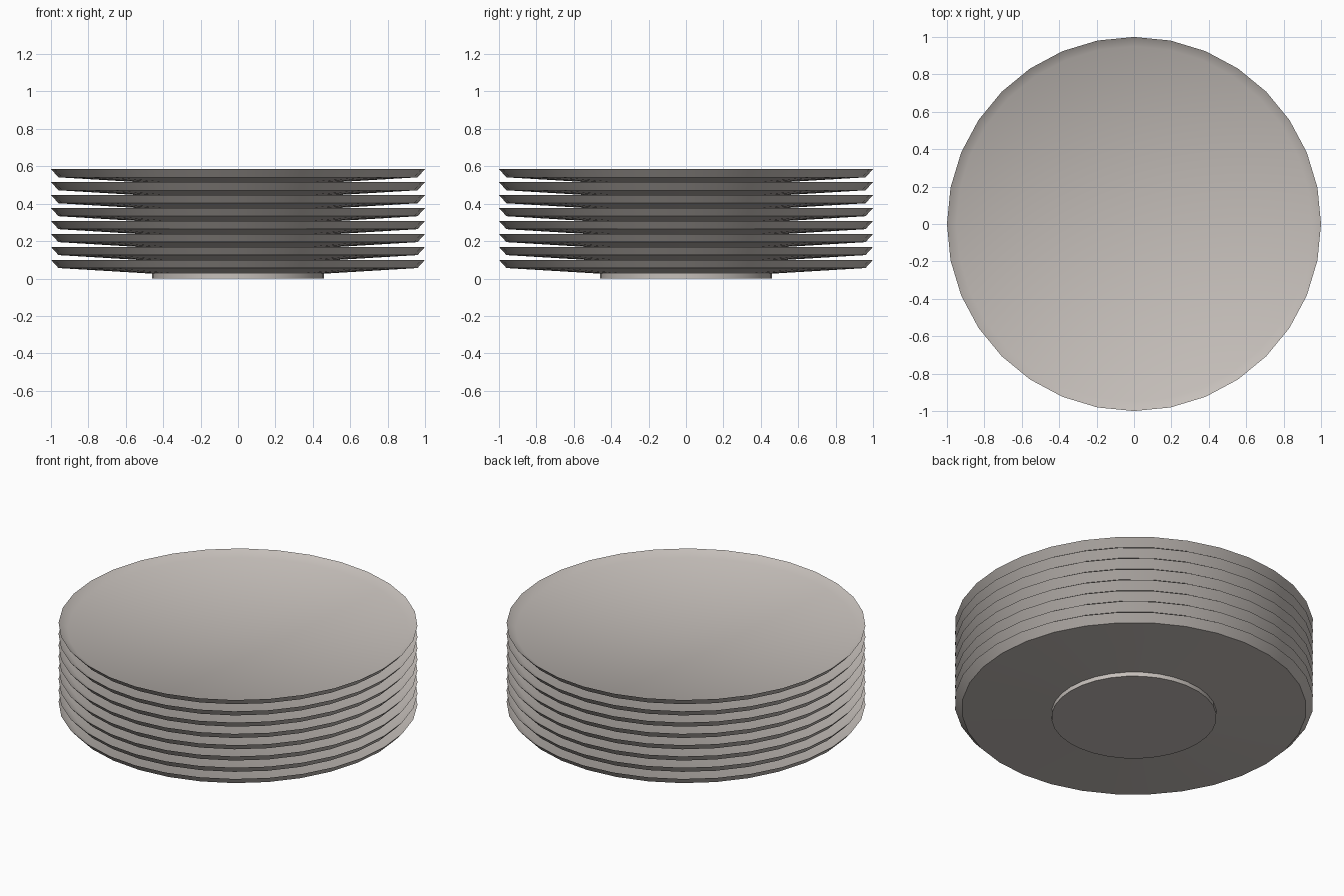
import bpy, bmesh, math

if "Cube" in bpy.data.objects:
    bpy.data.objects.remove(bpy.data.objects["Cube"])

SIDES, COUNT, STEP = 32, 8, 0.0693

mat = bpy.data.materials.new("warm grey ceramic")
mat.diffuse_color = (0.56, 0.52, 0.49, 1)
mat.use_nodes = True
mat.node_tree.nodes["Principled BSDF"].inputs["Base Color"].default_value = mat.diffuse_color

# Half section of one plate: foot, underside, flared rim, dished top
PROFILE = [(0, 0), (0.46, 0), (0.46, 0.026), (0.96, 0.056), (1.0, 0.1),
           (0.95, 0.068), (0, 0.05)]


def lathe(name, profile):
    bm = bmesh.new()
    rings = []
    for r, z in profile:
        n = SIDES if r else 1
        rings.append([bm.verts.new((r * math.cos(2 * math.pi * i / SIDES),
                                    r * math.sin(2 * math.pi * i / SIDES), z))
                      for i in range(n)])
    for a, b in zip(rings, rings[1:]):
        for i in range(SIDES):
            j = (i + 1) % SIDES
            quad = [a[i % len(a)], a[j % len(a)], b[j % len(b)], b[i % len(b)]]
            bm.faces.new(list(dict.fromkeys(quad)))
    bmesh.ops.recalc_face_normals(bm, faces=bm.faces)
    mesh = bpy.data.meshes.new(name)
    bm.to_mesh(mesh)
    bm.free()
    mesh.materials.append(mat)
    return mesh


# Stack of identical plates
mesh = lathe("plate", PROFILE)
for k in range(COUNT):
    plate = bpy.data.objects.new(f"plate_{k + 1}", mesh)
    plate.location.z = k * STEP
    bpy.context.collection.objects.link(plate)

# Smooth shading with sharp rim and foot edges
bpy.context.view_layer.objects.active = plate
plate.select_set(True)
bpy.ops.object.shade_smooth_by_angle(angle=math.radians(35))
